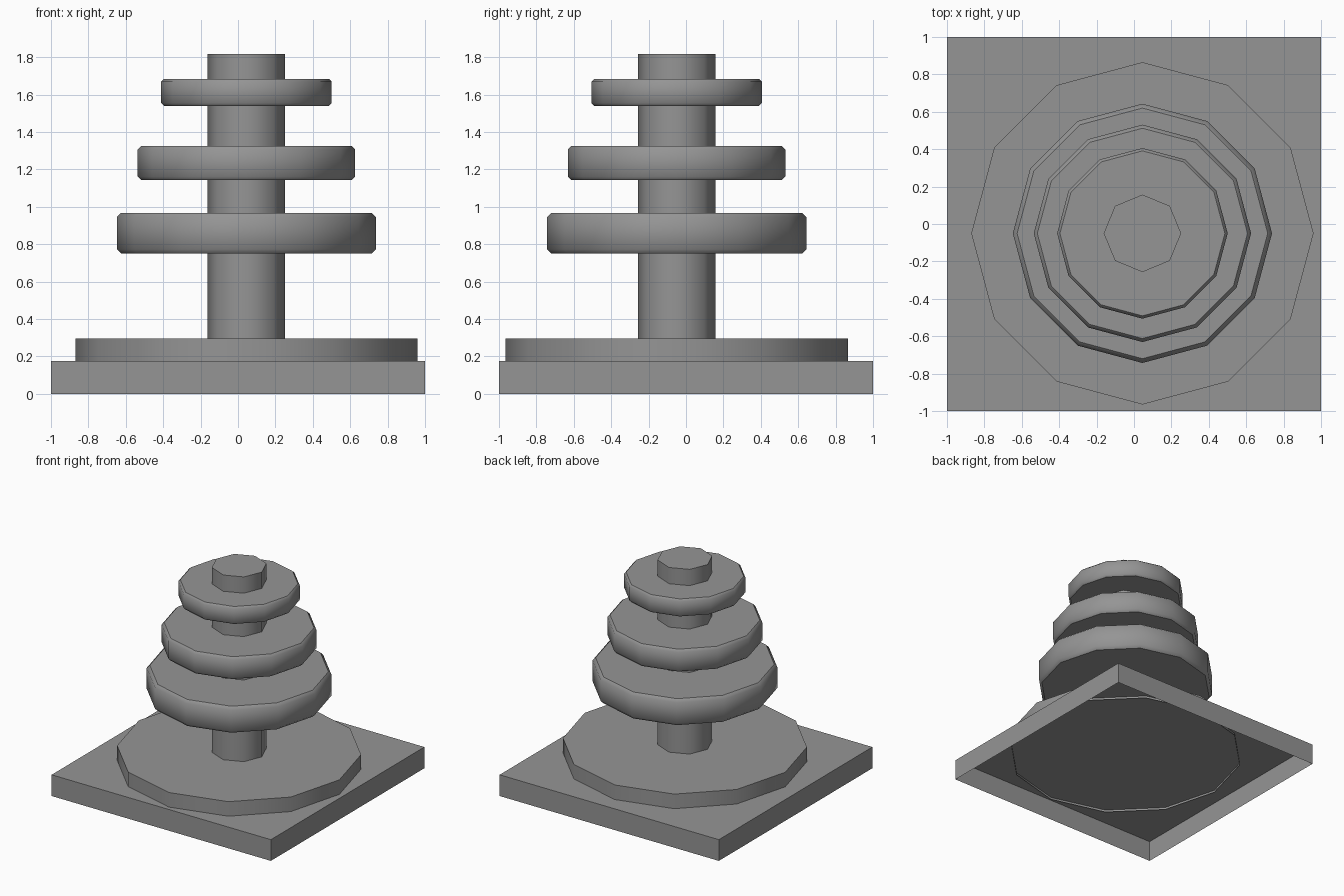
import bpy
import bmesh
from math import pi, sin, cos

cube = bpy.data.objects.get("Cube")
if cube:
    bpy.data.objects.remove(cube, do_unlink=True)

grey = bpy.data.materials.new("mid_grey")
grey.use_nodes = True
grey.diffuse_color = (0.3, 0.3, 0.3, 1)
grey.node_tree.nodes["Principled BSDF"].inputs["Base Color"].default_value = (0.3, 0.3, 0.3, 1)

CENTRE = (0.045, -0.05)


def finish(bm, name):
    mesh = bpy.data.meshes.new(name)
    bm.to_mesh(mesh)
    bm.free()
    mesh.materials.append(grey)
    obj = bpy.data.objects.new(name, mesh)
    bpy.context.collection.objects.link(obj)
    return obj


def lathe(name, profile, sides, bottom=True):
    """Stack polygon rings from (radius, z) pairs: smooth sides, flat caps."""
    bm = bmesh.new()
    rings = []
    for r, z in profile:
        angles = [2 * pi * i / sides for i in range(sides)]
        rings.append([bm.verts.new((CENTRE[0] + r * cos(a), CENTRE[1] + r * sin(a), z))
                      for a in angles])
    for low, high in zip(rings, rings[1:]):
        for i in range(sides):
            j = (i + 1) % sides
            bm.faces.new((low[i], low[j], high[j], high[i])).smooth = True
    bm.faces.new(rings[-1])
    if bottom:
        bm.faces.new(rings[0][::-1])
    return finish(bm, name)


# Square base, a shell open underneath
bm = bmesh.new()
bmesh.ops.create_cube(bm, size=1)
for v in bm.verts:
    v.co = (v.co.x * 2, v.co.y * 2, (v.co.z + 0.5) * 0.175)
bm.normal_update()
under = [f for f in bm.faces if f.normal.z < -0.5]
bmesh.ops.delete(bm, geom=under, context='FACES_ONLY')
finish(bm, "square_base")

# Round plinth, open underneath and dipping just through the base
lathe("round_plinth", [(0.915, 0.157), (0.915, 0.295)], 12, bottom=False)

# Central pole
lathe("pole", [(0.207, 0.28), (0.207, 1.818)], 8)

# Chamfered discs threaded on the pole
for name, r, low, high, c in (("lower_disc", 0.693, 0.75, 0.968, 0.023),
                              ("middle_disc", 0.581, 1.142, 1.326, 0.019),
                              ("upper_disc", 0.456, 1.54, 1.684, 0.015)):
    lathe(name, [(r - c, low), (r, low + c), (r, high - c), (r - c, high)], 12)
